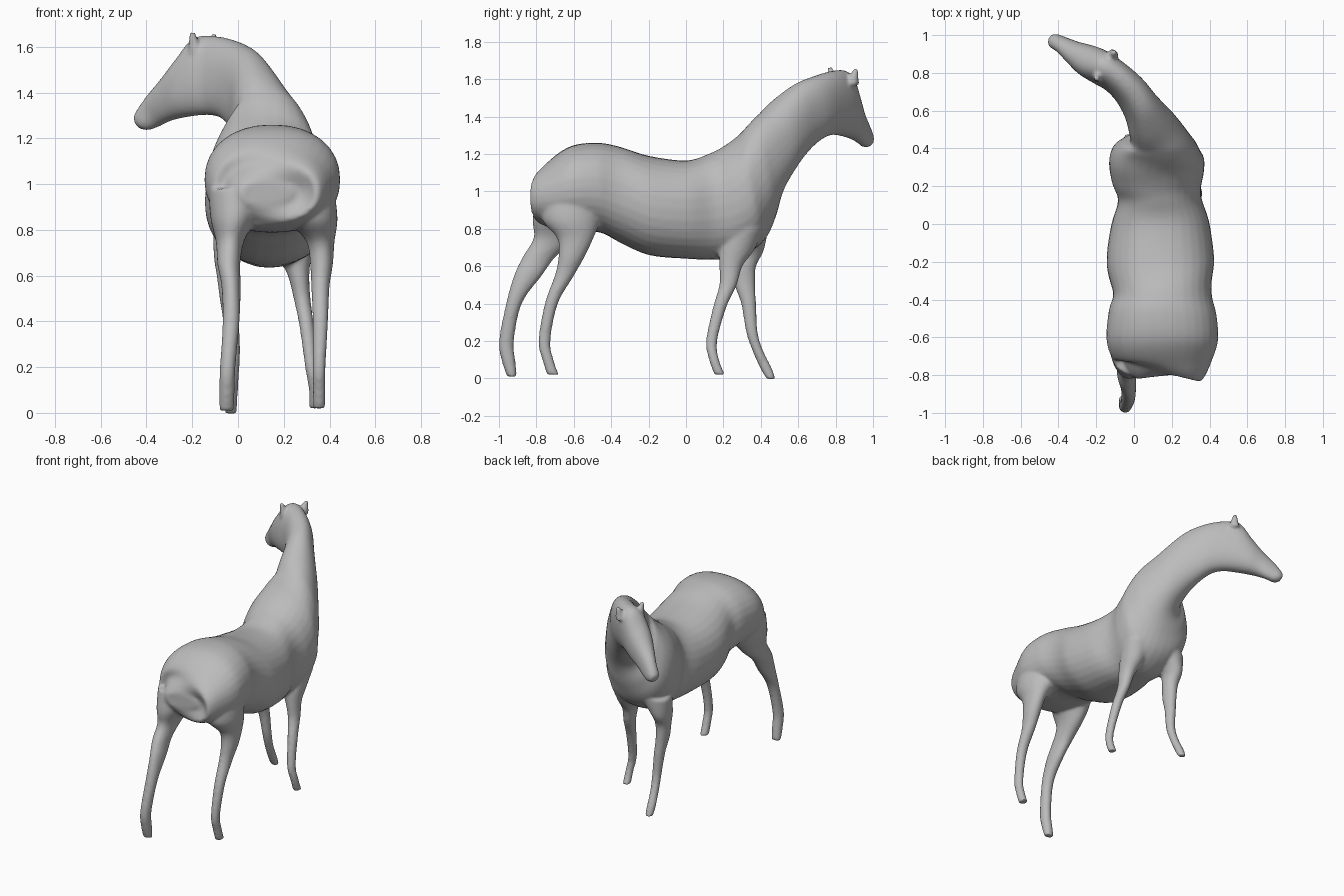
import bpy, bmesh, math
from mathutils import Vector

SIDES = 32
STEPS = 5

coat = bpy.data.materials.new("grey coat")
coat.diffuse_color = (0.5, 0.5, 0.5, 1)


def smooth_rows(rows):
    """Catmull-Rom interpolation between section rows."""
    out = []
    n = len(rows)
    for i in range(n - 1):
        a, b, c, d = rows[max(i - 1, 0)], rows[i], rows[i + 1], rows[min(i + 2, n - 1)]
        for s in range(STEPS):
            t = s / STEPS
            out.append([0.5 * (2 * q + (r - p) * t + (2 * p - 5 * q + 4 * r - u) * t * t
                               + (3 * q - p - 3 * r + u) * t ** 3)
                        for p, q, r, u in zip(a, b, c, d)])
    out.append(list(rows[-1]))
    return out


def loft(bm, rings):
    """Skin closed rings given as (centre, half axis, half axis, roundness)."""
    loops = []
    for centre, u, v, power in rings:
        loop = []
        for k in range(SIDES):
            a = 2 * math.pi * k / SIDES
            c, s = math.cos(a), math.sin(a)
            p = centre + u * math.copysign(abs(c) ** power, c) + v * math.copysign(abs(s) ** power, s)
            loop.append(bm.verts.new(p))
        loops.append(loop)
    for l0, l1 in zip(loops, loops[1:]):
        for k in range(SIDES):
            j = (k + 1) % SIDES
            bm.faces.new((l0[k], l0[j], l1[j], l1[k]))
    bm.faces.new(loops[0][::-1])
    bm.faces.new(loops[-1])


def trunk(bm, rows):
    """Rows: top point, bottom point, half width."""
    rows = smooth_rows(rows)
    mids = [(Vector(r[0:3]) + Vector(r[3:6])) / 2 for r in rows]
    rings = []
    for i, r in enumerate(rows):
        half = (Vector(r[0:3]) - Vector(r[3:6])) / 2
        tangent = mids[min(i + 1, len(mids) - 1)] - mids[max(i - 1, 0)]
        side = tangent.cross(half)
        side.z = 0
        rings.append((mids[i], side.normalized() * max(r[6], 0.005), half, 0.9))
    loft(bm, rings)


def limb(bm, rows):
    """Rows: x, y, z, half depth, half width."""
    loft(bm, [(Vector(r[0:3]), Vector((r[4], 0, 0)), Vector((0, r[3], 0)), 1.0)
              for r in smooth_rows(rows)])


# Torso: x, top y, top z, bottom y, bottom z, half width
torso = [
    (.14, -.805, 1.00, -.805, .92, .10), (.14, -.79, 1.07, -.79, .85, .19),
    (.15, -.74, 1.155, -.74, .81, .25), (.15, -.62, 1.24, -.62, .79, .295),
    (.15, -.48, 1.26, -.46, .78, .285), (.15, -.36, 1.24, -.36, .73, .26),
    (.14, -.20, 1.19, -.20, .66, .285), (.14, 0, 1.165, 0, .64, .26),
    (.135, .12, 1.20, .16, .635, .22), (.125, .20, 1.24, .30, .655, .245),
    (.12, .28, 1.30, .42, .74, .25),
]
# Neck and head: top point, bottom point, half width
neck_head = [
    (.13, .36, 1.385, .12, .485, .88, .205), (.13, .42, 1.44, .11, .52, 1.02, .15),
    (.10, .50, 1.51, .07, .58, 1.13, .125), (.06, .60, 1.58, .01, .65, 1.22, .10),
    (0, .70, 1.62, -.05, .72, 1.28, .09), (-.09, .79, 1.645, -.11, .77, 1.30, .085),
    (-.185, .85, 1.64, -.17, .81, 1.30, .09), (-.26, .875, 1.55, -.24, .86, 1.29, .085),
    (-.33, .91, 1.46, -.30, .90, 1.275, .065), (-.40, .95, 1.38, -.35, .94, 1.25, .046),
    (-.445, .975, 1.315, -.395, .96, 1.235, .04), (-.455, .98, 1.29, -.435, .975, 1.245, .025),
]
# Limbs, listed from the body down to the hoof
hind_right = [
    (.30, -.62, .98, .15, .12), (.325, -.615, .85, .155, .11), (.36, -.592, .75, .097, .062),
    (.365, -.612, .65, .070, .050), (.36, -.65, .55, .052, .040), (.36, -.72, .40, .035, .034),
    (.355, -.757, .20, .032, .028), (.355, -.738, .10, .030, .028), (.355, -.712, .02, .032, .027),
]
hind_left = [
    (0, -.65, .98, .15, .13), (-.02, -.67, .85, .15, .10), (-.035, -.70, .75, .115, .062),
    (-.04, -.785, .65, .088, .050), (-.03, -.845, .55, .075, .042), (-.03, -.92, .40, .042, .037),
    (-.045, -.96, .20, .040, .034), (-.048, -.95, .10, .037, .034), (-.05, -.93, .01, .027, .032),
]
fore_right = [
    (.24, .32, .80, .10, .10), (.25, .27, .68, .09, .07), (.265, .24, .60, .062, .047),
    (.28, .225, .50, .047, .037), (.30, .18, .38, .036, .032), (.32, .137, .20, .030, .027),
    (.335, .15, .10, .027, .026), (.335, .18, .02, .028, .027),
]
fore_left = [
    (0, .34, .80, .10, .11), (-.045, .33, .68, .085, .06), (-.045, .315, .60, .06, .048),
    (-.04, .315, .50, .055, .04), (-.03, .335, .40, .04, .035), (-.02, .352, .25, .031, .03),
    (-.025, .383, .15, .029, .028), (-.03, .43, .05, .031, .028), (-.03, .455, -.004, .023, .026),
]
# Ears
ears = [[(-.185, .79, 1.57, .04, .035), (-.20, .77, 1.665, .012, .012)],
        [(-.115, .885, 1.57, .04, .035), (-.105, .91, 1.66, .012, .012)]]

bm = bmesh.new()
trunk(bm, [(x, ty, tz, x, by, bz, w) for x, ty, tz, by, bz, w in torso] + neck_head)
for rows in [hind_right, hind_left, fore_right, fore_left] + ears:
    limb(bm, rows)
bmesh.ops.recalc_face_normals(bm, faces=bm.faces)
mesh = bpy.data.meshes.new("horse_body")
bm.to_mesh(mesh)
bm.free()
mesh.materials.append(coat)
horse = bpy.data.objects.new("horse_body", mesh)
bpy.context.collection.objects.link(horse)

# Fuse all parts into one soft skin
remesh = horse.modifiers.new("fuse", 'REMESH')
remesh.mode = 'VOXEL'
remesh.voxel_size = 0.011
remesh.use_smooth_shade = True
soften = horse.modifiers.new("soften", 'SMOOTH')
soften.factor = 0.5
soften.iterations = 5
